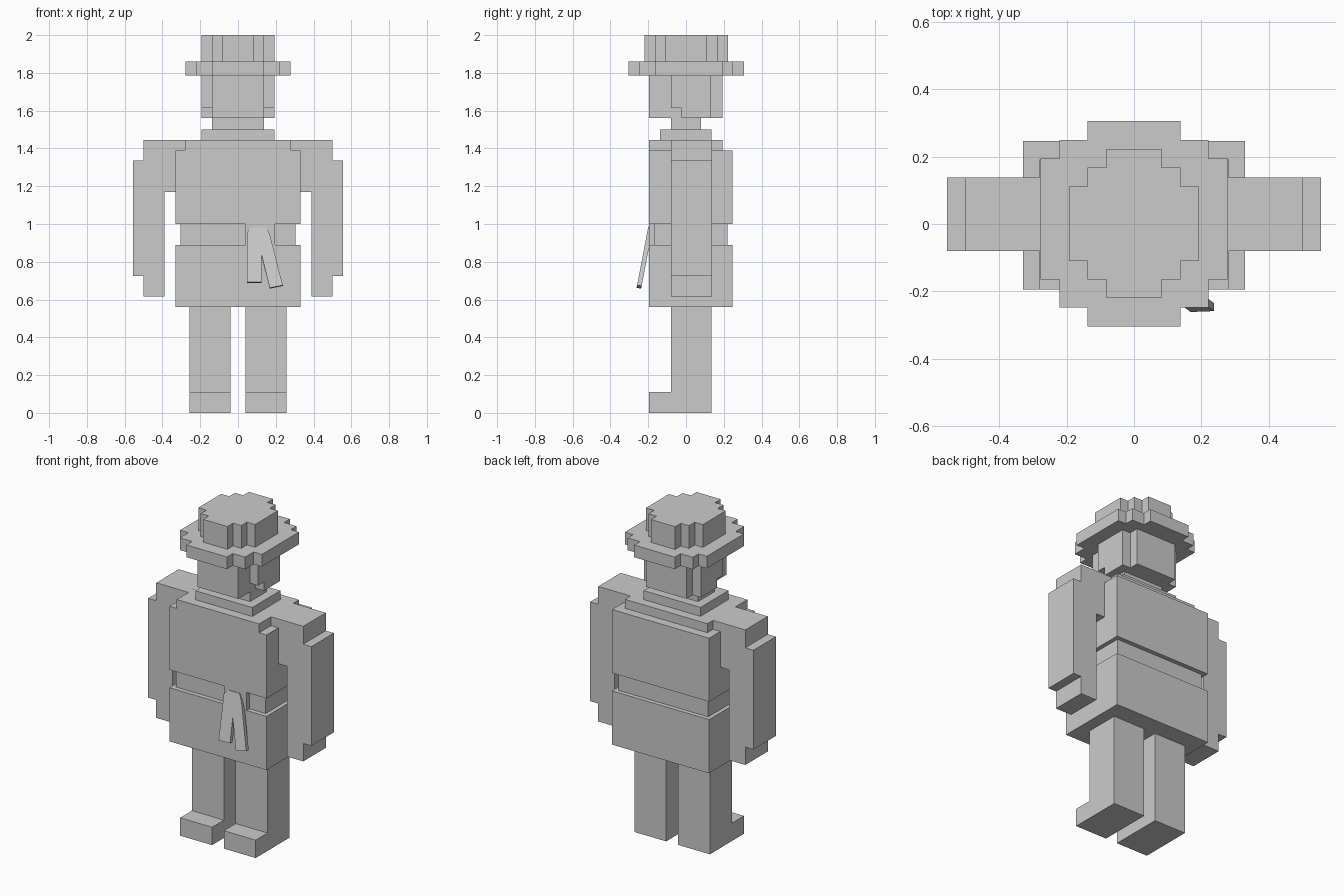
import bpy, bmesh
from mathutils import Vector

cube = bpy.data.objects.get("Cube")
if cube:
    bpy.data.objects.remove(cube, do_unlink=True)

# Single plain grey
grey = bpy.data.materials.new("light_grey")
grey.use_nodes = True
COL = (0.6, 0.6, 0.6, 1.0)
grey.diffuse_color = COL
for n in grey.node_tree.nodes:
    if n.type == 'BSDF_PRINCIPLED':
        n.inputs["Base Color"].default_value = COL


def prism(name, points, offset):
    """Extrude a flat outline of 3D points along an offset vector."""
    bm = bmesh.new()
    face = bm.faces.new([bm.verts.new(p) for p in points])
    ext = bmesh.ops.extrude_face_region(bm, geom=[face], use_keep_orig=True)
    verts = [g for g in ext["geom"] if isinstance(g, bmesh.types.BMVert)]
    bmesh.ops.translate(bm, verts=verts, vec=Vector(offset))
    bmesh.ops.recalc_face_normals(bm, faces=bm.faces)
    me = bpy.data.meshes.new(name)
    bm.to_mesh(me)
    bm.free()
    me.materials.append(grey)
    ob = bpy.data.objects.new(name, me)
    bpy.context.collection.objects.link(ob)
    return ob


def box(name, x0, x1, y0, y1, z0, z1):
    pts = [(x0, y0, z0), (x1, y0, z0), (x1, y1, z0), (x0, y1, z0)]
    return prism(name, pts, (0, 0, z1 - z0))


def plan(name, half, z0, z1):
    """Upright block from the +x half of a symmetric plan, front to back."""
    pts = half + [(-x, y) for x, y in reversed(half)]
    return prism(name, [(x, y, z0) for x, y in pts], (0, 0, z1 - z0))


# Legs with forward feet, and stepped arms, on both sides
LEG = [(-0.195, 0), (0.135, 0), (0.135, 0.56), (-0.08, 0.56), (-0.08, 0.11), (-0.195, 0.11)]
ARM = [(0.28, 1.39), (0.33, 1.39), (0.33, 1.17), (0.39, 1.17), (0.39, 0.615), (0.5, 0.615),
       (0.5, 0.725), (0.555, 0.725), (0.555, 1.335), (0.5, 1.335), (0.5, 1.445), (0.28, 1.445)]
for side, s in (("left", 1), ("right", -1)):
    prism(side + "_leg", [(s * 0.04, y, z) for y, z in LEG], (s * 0.217, 0, 0))
    prism(side + "_arm", [(s * x, -0.08, z) for x, z in ARM], (0, 0.218, 0))

# Body
box("skirt", -0.33, 0.33, -0.195, 0.247, 0.56, 0.89)
box("belt", -0.305, 0.305, -0.167, 0.22, 0.89, 1.0)
box("belt_knot", 0.04, 0.195, -0.195, -0.167, 0.89, 1.0)
box("chest", -0.33, 0.33, -0.195, 0.247, 1.0, 1.39)
box("shoulder_yoke", -0.28, 0.28, -0.195, 0.192, 1.39, 1.445)
box("collar", -0.193, 0.193, -0.137, 0.135, 1.445, 1.5)
box("neck", -0.138, 0.138, -0.08, 0.08, 1.5, 1.56)

# Forked belt ends, leaning forward toward the bottom
TAILS = [(0.047, 0.692), (0.124, 0.692), (0.124, 0.84), (0.168, 0.662), (0.237, 0.676),
         (0.17, 0.94), (0.15, 0.985), (0.07, 0.985), (0.047, 0.955)]
prism("belt_tails", [(x, -0.2 - (0.985 - z) * 0.19, z) for x, z in TAILS], (0, 0.024, -0.004))

# Head: narrow face and back, wider sides set back at the jaw
for name, y, z0, z1 in (("jaw", -0.025, 1.56, 1.613), ("head", -0.08, 1.613, 1.785)):
    plan(name, [(0.138, -0.195), (0.138, y), (0.193, y), (0.193, 0.132),
                (0.138, 0.132), (0.138, 0.192)], z0, z1)

# Hat
plan("hat_brim", [(0.138, -0.304), (0.138, -0.248), (0.222, -0.248), (0.222, -0.165),
                  (0.278, -0.165), (0.278, 0.195), (0.222, 0.195), (0.222, 0.25),
                  (0.138, 0.25), (0.138, 0.306)], 1.785, 1.86)
plan("hat_crown", [(0.082, -0.22), (0.082, -0.165), (0.138, -0.165), (0.138, -0.11),
                   (0.193, -0.11), (0.193, 0.112), (0.138, 0.112), (0.138, 0.168),
                   (0.082, 0.168), (0.082, 0.223)], 1.86, 2.0)
